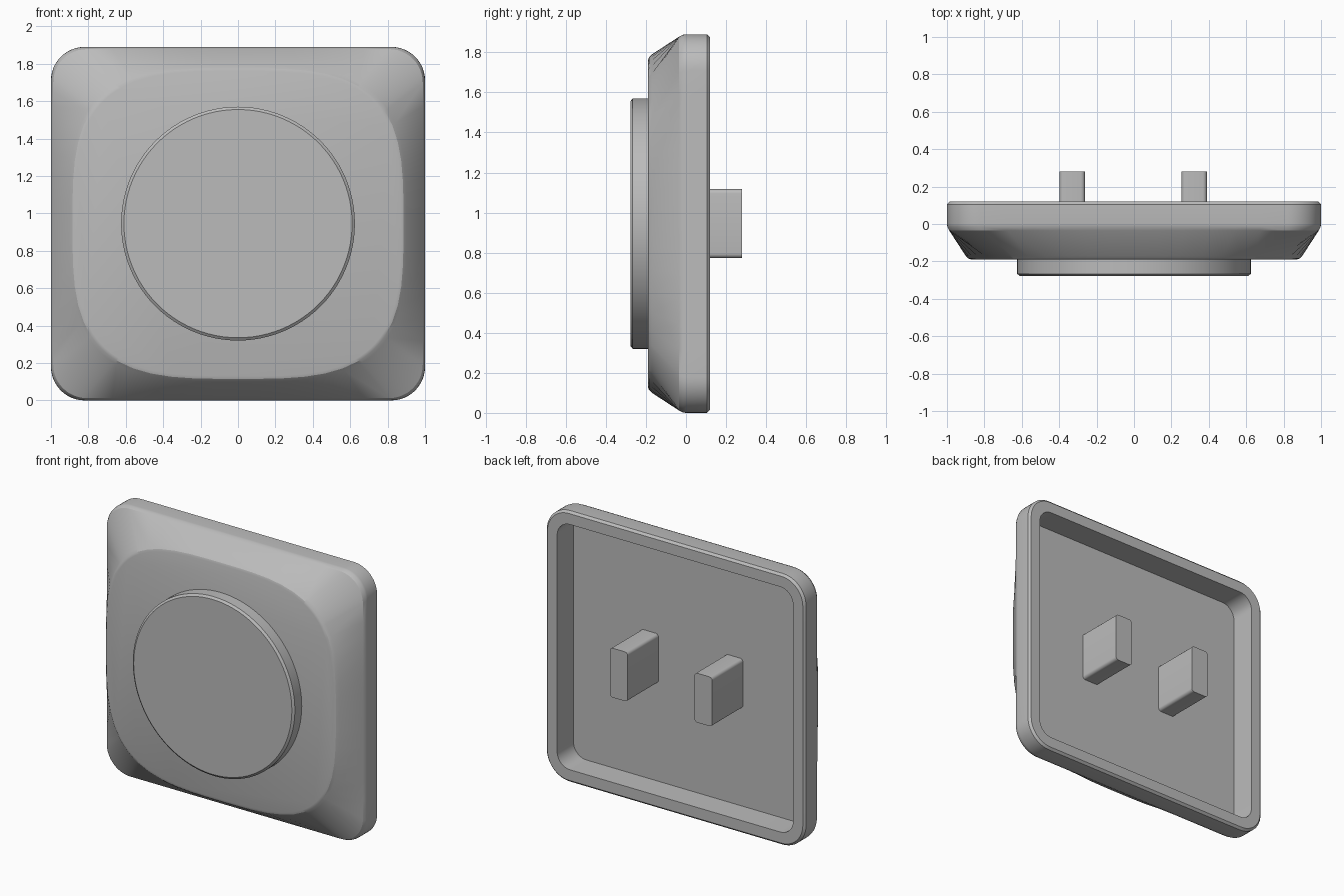
import bpy, bmesh, math

if "Cube" in bpy.data.objects:
    bpy.data.objects.remove(bpy.data.objects["Cube"])

CZ = 0.945  # height of the plate centre
grey = bpy.data.materials.new("light_grey")
grey.diffuse_color = (0.5, 0.5, 0.5, 1)
grey.use_nodes = True
grey.node_tree.nodes["Principled BSDF"].inputs["Base Color"].default_value = grey.diffuse_color


def rounded_rect(hx, hz, r, arc=12, side=12):
    """Rounded rectangle loop, with subdivided straight sides."""
    pts = []
    for q, (sx, sz) in enumerate([(1, 1), (-1, 1), (-1, -1), (1, -1)]):
        cx, cz = sx * (hx - r), sz * (hz - r)
        for i in range(arc + 1):
            a = math.radians(90 * (q + i / arc))
            pts.append((cx + r * math.cos(a), cz + r * math.sin(a)))
        nx, nz = [(-1, 1), (-1, -1), (1, -1), (1, 1)][q]
        a = math.radians(90 * (q + 1))
        ex, ez = nx * (hx - r) + r * math.cos(a), nz * (hz - r) + r * math.sin(a)
        x0, z0 = pts[-1]
        for i in range(1, side):
            pts.append((x0 + (ex - x0) * i / side, z0 + (ez - z0) * i / side))
    return pts


def onto_squircle(pts, hx, hz, n=3.4):
    """Pull a loop radially onto a soft square outline."""
    out = []
    for x, z in pts:
        k = (abs(x / hx) ** n + abs(z / hz) ** n) ** (-1 / n)
        out.append((x * k, z * k))
    return out


def circle(r, count=96):
    return [(r * math.cos(2 * math.pi * i / count), r * math.sin(2 * math.pi * i / count))
            for i in range(count)]


def loft(name, sections, cx=0, angle=25):
    """Skin loops placed at successive y depths and cap both ends."""
    bm = bmesh.new()
    rings = [[bm.verts.new((cx + x, y, CZ + z)) for x, z in pts] for y, pts in sections]
    n = len(rings[0])
    for a, b in zip(rings, rings[1:]):
        for i in range(n):
            j = (i + 1) % n
            bm.faces.new((a[i], a[j], b[j], b[i]))
    bm.faces.new(rings[0])
    bm.faces.new(rings[-1][::-1])
    bmesh.ops.recalc_face_normals(bm, faces=bm.faces)
    me = bpy.data.meshes.new(name)
    bm.to_mesh(me)
    bm.free()
    me.materials.append(grey)
    ob = bpy.data.objects.new(name, me)
    bpy.context.collection.objects.link(ob)
    bpy.ops.object.select_all(action='DESELECT')
    ob.select_set(True)
    bpy.context.view_layer.objects.active = ob
    bpy.ops.object.shade_smooth_by_angle(angle=math.radians(angle))
    return ob


# Cover plate: soft square front, sloped border, straight sides, hollow back
outer = rounded_rect(1.0, 0.945, 0.18)
loft("cover_plate", [
    (-0.19, onto_squircle(outer, 0.87, 0.815)),
    (-0.185, onto_squircle(outer, 0.885, 0.83)),
    (-0.17, onto_squircle(outer, 0.9, 0.845)),
    (-0.035, rounded_rect(0.988, 0.933, 0.18)),
    (-0.015, rounded_rect(0.998, 0.943, 0.18)),
    (0.0, outer),
    (0.105, outer),
    (0.12, rounded_rect(0.985, 0.93, 0.165)),
    (0.12, rounded_rect(0.91, 0.855, 0.1)),
    (-0.06, rounded_rect(0.91, 0.855, 0.1)),
])

# Round dial with a narrow bevelled rim
loft("dial", [(-0.278, circle(0.61)), (-0.266, circle(0.625)), (-0.18, circle(0.625))])

# Two mounting pegs on the back
for side, x in (("left", -0.33), ("right", 0.322)):
    peg = rounded_rect(0.068, 0.172, 0.022, arc=5, side=1)
    loft(side + "_peg", [(-0.07, peg), (0.28, peg)], cx=x)
